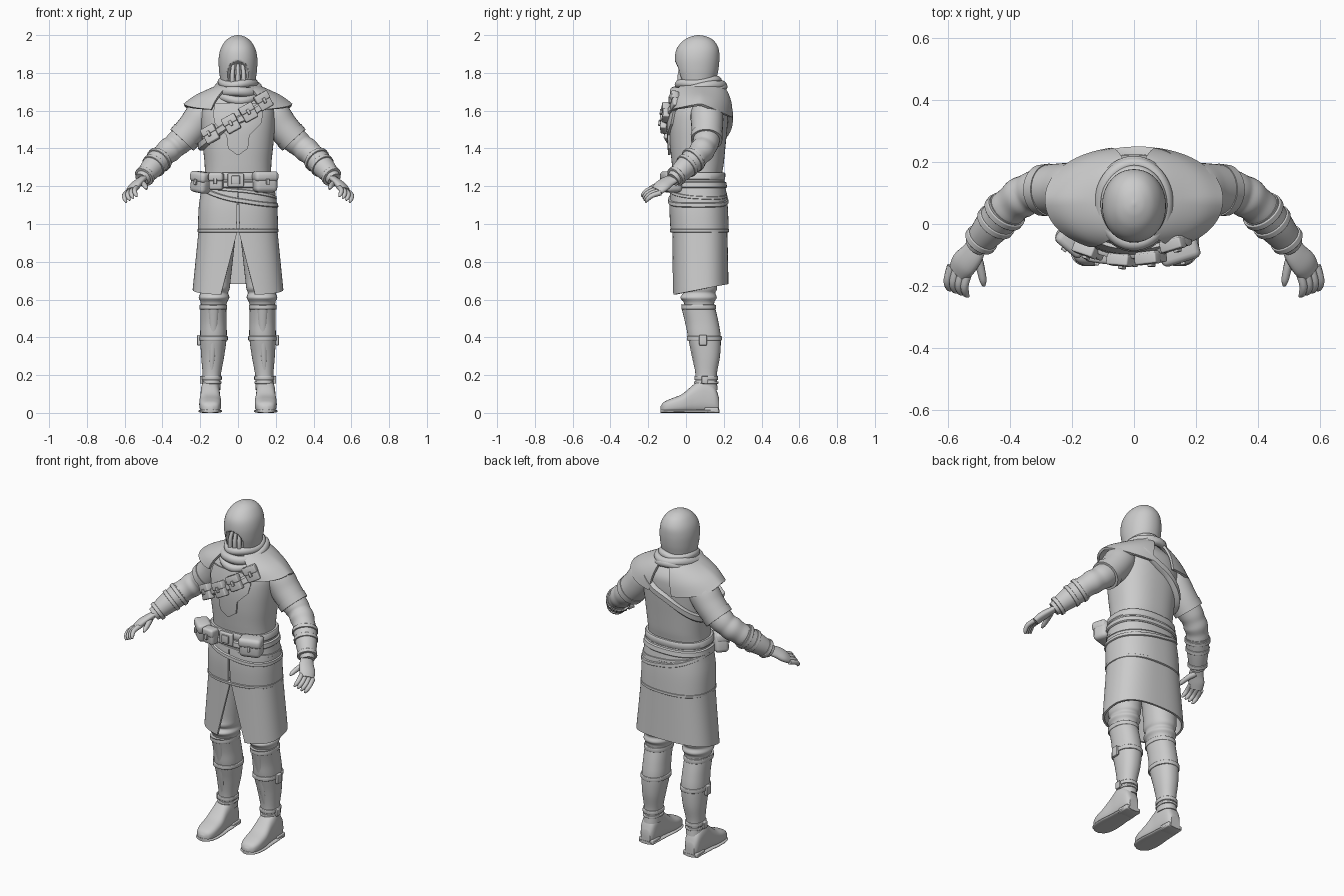
import bpy, bmesh, math
from mathutils import Vector, Euler

cube = bpy.data.objects.get("Cube")
if cube:
    bpy.data.objects.remove(cube)

TAU = 2 * math.pi
grey = bpy.data.materials.new("cloth_grey")
grey.use_nodes = True
grey.diffuse_color = (0.6, 0.6, 0.6, 1)
grey.node_tree.nodes["Principled BSDF"].inputs["Base Color"].default_value = grey.diffuse_color


def finish(name, bm, mirror=False, solid=0, bevel=0, angle=40):
    """Turn a bmesh into a shaded object with its modifiers baked in."""
    bmesh.ops.recalc_face_normals(bm, faces=bm.faces)
    mesh = bpy.data.meshes.new(name)
    bm.to_mesh(mesh)
    bm.free()
    mesh.materials.append(grey)
    ob = bpy.data.objects.new(name, mesh)
    bpy.context.collection.objects.link(ob)
    if solid:
        mod = ob.modifiers.new("thickness", 'SOLIDIFY')
        mod.thickness, mod.offset = solid, 0
    if bevel:
        mod = ob.modifiers.new("round", 'BEVEL')
        mod.width, mod.segments = bevel, 3
    if mirror:
        ob.modifiers.new("mirror", 'MIRROR').use_mirror_merge = False
    bpy.ops.object.select_all(action='DESELECT')
    ob.select_set(True)
    bpy.context.view_layer.objects.active = ob
    bpy.ops.object.convert(target='MESH')
    bpy.ops.object.shade_smooth_by_angle(angle=math.radians(angle))
    return ob


def loft(name, rings, cyc=True, loop=False, cap=True, **kw):
    """Skin a list of equal point rings."""
    bm = bmesh.new()
    vs = [[bm.verts.new(p) for p in r] for r in rings]
    m = len(vs[0])
    for i in range(len(vs) if loop else len(vs) - 1):
        a, b = vs[i], vs[(i + 1) % len(vs)]
        for j in range(m if cyc else m - 1):
            k = (j + 1) % m
            bm.faces.new((a[j], a[k], b[k], b[j]))
    if cap and cyc and not loop:
        bm.faces.new(vs[0])
        bm.faces.new(vs[-1])
    return finish(name, bm, **kw)


def spline(pts, k=5):
    """Catmull-Rom through tuples of any length."""
    out = []
    for i in range(len(pts) - 1):
        quad = (pts[max(i - 1, 0)], pts[i], pts[i + 1], pts[min(i + 2, len(pts) - 1)])
        for t in (j / k for j in range(k)):
            out.append(tuple(b + t * ((c - a) / 2 + t * ((a - 2.5 * b + 2 * c - d / 2)
                       + t * (1.5 * (b - c) + (d - a) / 2))) for a, b, c, d in zip(*quad)))
    return out + [tuple(pts[-1])]


def tube(name, pts, ref=(0, 1, 0), flat=1, seg=20, k=5, **kw):
    """Round or flattened tube along (x, y, z, radius) points."""
    path = spline(pts, k)
    rings = []
    for i, (x, y, z, r) in enumerate(path):
        t = Vector(path[min(i + 1, len(path) - 1)][:3]) - Vector(path[max(i - 1, 0)][:3])
        t.normalize()
        u = Vector(ref)
        u = (u - t * u.dot(t)).normalized()
        v = t.cross(u)
        rings.append([Vector((x, y, z)) + r * (u * math.cos(a) + v * flat * math.sin(a))
                      for a in (TAU * j / seg for j in range(seg))])
    return loft(name, rings, **kw)


def power(t, n):
    return math.copysign(abs(t) ** (2 / n), t)


def outline(row, phi, off=0, n=2.4):
    """Point on a superellipse section; phi 0 faces the front."""
    z, a, yf, yb = row[:4]
    xc = row[4] if len(row) > 4 else 0
    return Vector((xc + (a + off) * power(math.sin(phi), n),
                   (yf + yb) / 2 - ((yb - yf) / 2 + off) * power(math.cos(phi), n), z))


def stack(name, rows, seg=48, n=2.4, **kw):
    return loft(name, [[outline(r, TAU * j / seg, 0, n) for j in range(seg)] for r in rows], **kw)


def box(name, loc, size, rot=(0, 0, 0), bevel=0.008, **kw):
    bm = bmesh.new()
    bmesh.ops.create_cube(bm, size=1)
    for v in bm.verts:
        v.co = Euler(rot).to_matrix() @ Vector(c * s for c, s in zip(v.co, size)) + Vector(loc)
    return finish(name, bm, bevel=bevel, **kw)


# Body sections: height, half width, front, back
BODY = spline([(.94, .20, -.07, .215), (1.08, .197, -.078, .21), (1.18, .183, -.073, .20),
               (1.25, .176, -.068, .19), (1.32, .177, -.075, .20), (1.42, .187, -.085, .21),
               (1.52, .195, -.088, .22), (1.60, .193, -.08, .225), (1.66, .165, -.06, .215),
               (1.73, .09, -.03, .16)])


def body(z):
    for lo, hi in zip(BODY, BODY[1:]):
        if z <= hi[0]:
            t = (z - lo[0]) / (hi[0] - lo[0])
            return tuple(a + (b - a) * t for a, b in zip(lo, hi))
    return BODY[-1]


def front(x, z, off):
    row = body(z)
    s = min(abs(x) / (row[1] + off), 1) ** 1.2
    return outline(row, math.copysign(math.asin(s), x), off)


def band(name, height, h, thick, seg=72):
    """Strap round the body; height is a rule of phi."""
    prof = [(-.012, -.5), (thick * .7, -.5), (thick, -.35), (thick, .35), (thick * .7, .5), (-.012, .5)]
    rings = []
    for j in range(seg):
        phi = TAU * j / seg
        rings.append([outline(body(height(phi) + d * h), phi, o) for o, d in prof])
    return loft(name, rings, loop=True)


# Torso and chest plate
stack("torso", [r for r in BODY if r[0] > 1.14], seg=64)
plate = []
for z, w in [(1.365, .003), (1.385, .03), (1.40, .052), (1.47, .06), (1.50, .09), (1.53, .12), (1.58, .13), (1.64, .12)]:
    plate.append([front(w * j / 8, z, .008) for j in range(-8, 9)])
loft("chest_plate", plate, cyc=False, solid=.012, angle=30)


# Coat: short upper skirt and long split lower skirt
def skirt(name, rows, slit, hem, n, seg=72):
    rings = []
    for i, row in enumerate(rows):
        t = i / (len(rows) - 1)
        p0 = math.asin((slit * t / row[1]) ** (n / 2))
        ring = [outline(row, p0 + (TAU - 2 * p0) * j / seg, 0, n) for j in range(seg + 1)]
        for p in ring:
            p.z += t * hem * (p.y - row[2])
        rings.append(ring)
    loft(name, rings, cyc=False, solid=.012)


skirt("coat_upper", [(z, r[1] + .006, r[2] - .004, r[3] + .006) for z, r in
                     ((1.25 - .0365 * i, body(1.25 - .0365 * i)) for i in range(9))], .008, 0, 2.4)
skirt("coat_lower", [(.975 - .035 * i, .202 + .0032 * i, -.066, .213 + .0006 * i) for i in range(11)],
      .09, .2, 2.6)
band("coat_hem", lambda p: .965, .02, .014)

# Belts
band("belt_upper", lambda p: 1.252, .04, .017)
band("belt_lower", lambda p: 1.207, .035, .02)
band("hip_strap", lambda p: 1.135 - .045 * math.sin(p) - .01 * math.cos(2 * p), .025, .018)
band("hip_strap_thin", lambda p: 1.165 - .025 * math.sin(p) + .012 * math.cos(p), .018, .015)
band("bandolier", lambda p: 1.55 + .138 * math.sin(p), .045, .026)
box("buckle", (-.012, -.092, 1.233), (.085, .02, .07), bevel=.005)
box("buckle_bar", (-.012, -.104, 1.233), (.045, .012, .045), bevel=.004)


# Pouches with flap and stud
def pouch(name, loc, size, rot, bevel):
    w, d, h = size
    turn = Euler(rot).to_matrix()
    at = lambda x, y, z: Vector(loc) + turn @ Vector((x, y, z))
    box(name, loc, size, rot, bevel)
    box(name + "_flap", at(0, -.006, h * .27), (w * 1.05, d, h * .5), rot, bevel * .8)
    box(name + "_stud", at(0, -d / 2 - .008, h * .02), (.016, .012, .03), rot, .003)


pouch("left_belt_pouch", (.142, -.075, 1.222), (.125, .09, .11), (0, 0, .3), .025)
pouch("right_belt_pouch", (-.115, -.09, 1.225), (.075, .06, .09), (0, 0, -.15), .015)
pouch("right_hip_pouch", (-.195, -.045, 1.22), (.1, .08, .11), (0, .15, -.7), .022)
for i, (x, z) in enumerate([(-.145, 1.475), (-.035, 1.53), (.055, 1.59), (.135, 1.65)]):
    p = front(x, z, .028)
    pouch(f"chest_pouch_{i + 1}", p, (.075, .035, .085), (-.1, -.5, x * 2.2), .007)

# Shoulder cape, open at the middle of front and back
cape = []
for t, a, b, z in spline([(0, .09, .105, 1.735), (.4, .155, .14, 1.708), (.75, .23, .162, 1.672), (1, .283, .166, 1.632)], 4):
    ring = []
    for j in range(33):
        phi = .5 + 2.4 * j / 32
        p = outline((z, a, .078 - b, .078 + b), phi, 0, 2.1)
        p.z -= t * t * (.03 * max(math.cos(phi), 0) + .07 * max(-math.cos(phi), 0))
        ring.append(p)
    cape.append(ring)
loft("shoulder_cape", cape, cyc=False, solid=.014, mirror=True)

# Neck scarf folds
for i, (z, a, b, r, tilt) in enumerate([(1.748, .088, .105, .02, .1), (1.718, .105, .128, .023, .16), (1.69, .112, .135, .02, .25)]):
    rings = []
    for j in range(48):
        phi = TAU * j / 48
        c = outline((z, a, .065 - b, .065 + b), phi, 0, 2)
        c.z += tilt * (c.y - .065) + .005 * math.sin(3 * phi + 2 * i)
        out = Vector((math.sin(phi), -math.cos(phi), 0))
        rings.append([c + r * (out * math.cos(q) + Vector((0, 0, 1.1 * math.sin(q))))
                      for q in (TAU * k / 12 for k in range(12))])
    loft(f"scarf_fold_{i + 1}", rings, loop=True)

# Hood with a sunken arched face opening
hood = []
for row in spline([(1.69, .083, -.025, .15), (1.76, .093, -.04, .16), (1.82, .101, -.055, .172), (1.88, .102, -.059, .177),
                   (1.93, .091, -.048, .172), (1.97, .066, -.015, .148), (1.992, .035, .025, .11), (2.0, .004, .06, .07)], 8):
    ring = []
    for j in range(96):
        phi = TAU * j / 96
        p = outline(row, phi, 0, 2.1)
        if math.cos(phi) > 0:
            q = math.hypot(p.x / .055, max(p.z - 1.8, 0) / .062)
            p.y += .035 * min(max((1 - q) * 5, 0), 1)
        ring.append(p)
    hood.append(ring)
loft("hood", hood, angle=50)
for i, x in enumerate((-.03, 0, .03)):
    tube(f"veil_fold_{i + 1}", [(x * .8, -.02, 1.845, .009), (x, -.032, 1.79, .012), (x, -.028, 1.71, .013)], seg=12)

# Arms
tube("upper_arm_sleeve", [(.15, .105, 1.60, .075), (.19, .11, 1.575, .086), (.235, .112, 1.515, .084),
                          (.29, .11, 1.452, .08)], seg=28, mirror=True)
tube("sleeve_cuff", [(.272, .11, 1.472, .085), (.297, .109, 1.445, .083)], seg=28, mirror=True)
tube("forearm", [(.27, .11, 1.47, .072), (.315, .106, 1.432, .069), (.34, .098, 1.41, .064), (.365, .085, 1.39, .067),
                 (.39, .066, 1.368, .061), (.415, .042, 1.343, .062), (.46, -.01, 1.293, .054),
                 (.51, -.07, 1.235, .038)], seg=28, mirror=True)
tube("bracer", [(.408, .05, 1.35, .066), (.46, -.01, 1.293, .058), (.497, -.055, 1.25, .047)], seg=28, mirror=True)
for name, c, r in (("elbow_strap", (.412, .045, 1.346), .071), ("middle_strap", (.44, .013, 1.315), .066),
                   ("wrist_strap", (.488, -.044, 1.26), .055)):
    x, y, z = c
    tube(name, [(x, y, z, r), (x + .011, y - .014, z - .012, r)], seg=28, bevel=.003, mirror=True)

# Hands
tube("palm", [(.5, -.06, 1.243, .034), (.525, -.1, 1.222, .042), (.55, -.13, 1.198, .046), (.567, -.155, 1.175, .038)],
     ref=(.055, .03, -.035), flat=.5, mirror=True)
for i in range(4):
    t = i / 3
    x, y, z = .535 + .055 * t, -.155 + .02 * t, 1.195 - .03 * t
    tube(f"finger_{i + 1}", [(x, y, z, .014), (x + .012, y - .045, z - .015, .013),
                             (x + .008, y - .07, z - .036, .011), (x, y - .078, z - .05, .005)], seg=10, mirror=True)
tube("thumb", [(.515, -.09, 1.222, .018), (.498, -.135, 1.21, .015), (.488, -.18, 1.195, .012), (.485, -.2, 1.185, .005)],
     seg=10, mirror=True)

# Legs and boots: height, half width, front, back, centre
stack("trousers", spline([(.96, .09, -.03, .18, .1), (.72, .085, -.022, .165, .122), (.66, .081, -.028, .165, .125),
                          (.635, .074, -.015, .155, .126), (.61, .081, -.03, .163, .127), (.585, .07, -.012, .15, .128),
                          (.54, .064, 0, .15, .13)]), n=2.1, mirror=True)
stack("boot_shaft", spline([(.575, .07, -.027, .15, .131), (.555, .069, -.018, .155, .131), (.48, .069, 0, .172, .13),
                            (.4, .07, .01, .184, .13), (.3, .061, .035, .18, .134), (.2, .048, .05, .163, .139),
                            (.12, .047, .045, .168, .141)]), n=2.2, mirror=True)
for name, z, a, yf, yb, xc, h in (("knee_band", .56, .073, -.024, .158, .131, .025), ("calf_strap", .395, .076, .004, .19, .13, .024),
                                  ("ankle_strap", .185, .054, .044, .17, .14, .022), ("ankle_strap_low", .16, .052, .043, .172, .14, .014)):
    stack(name, [(z - h / 2, a, yf, yb, xc), (z + h / 2, a, yf, yb, xc)], n=2.2, bevel=.004, mirror=True)
box("calf_buckle", (.207, .09, .385), (.018, .04, .055), bevel=.004, mirror=True)
box("ankle_buckle", (.194, .1, .175), (.015, .035, .04), bevel=.004, mirror=True)
tube("shin_ridge", [(.13, -.005, .555, .03), (.13, .015, .45, .022), (.135, .035, .33, .017), (.14, .055, .22, .01)],
     ref=(1, 0, 0), flat=.6, seg=12, mirror=True)


# Feet: position, half width, top
def foot(name, rows, seg=32):
    loft(name, [[(.147 + w * power(math.cos(a), 2.8), y, h / 2 + h / 2 * power(math.sin(a), 2.8))
                 for a in (TAU * j / seg for j in range(seg))] for y, w, h in rows], mirror=True)


FOOT = spline([(.175, .03, .08), (.15, .044, .14), (.09, .05, .18), (.04, .052, .15), (-.02, .058, .1),
               (-.08, .056, .075), (-.118, .042, .057), (-.134, .015, .035)])
foot("shoe", FOOT)
foot("sole", [(y * 1.01, w + .005, .018) for y, w, h in FOOT])
box("heel", (.147, .135, .014), (.096, .075, .028), bevel=.006, mirror=True)
